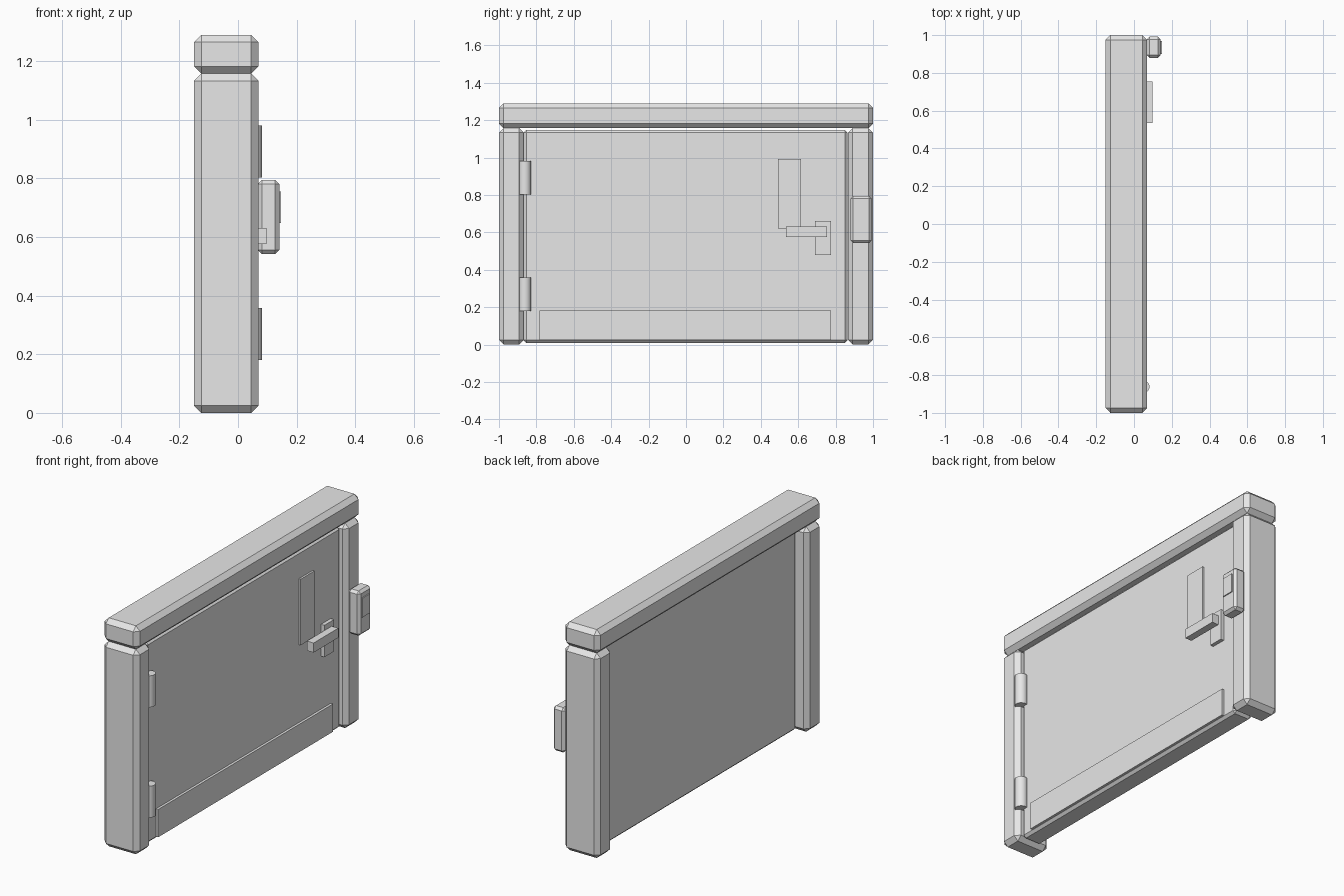
import bpy, bmesh
from mathutils import Matrix

if "Cube" in bpy.data.objects:
    bpy.data.objects.remove(bpy.data.objects["Cube"])

grey = bpy.data.materials.new("light_grey")
grey.diffuse_color = (0.8, 0.8, 0.8, 1)
grey.use_nodes = True
grey.node_tree.nodes["Principled BSDF"].inputs["Base Color"].default_value = grey.diffuse_color


def finish(name, bm):
    mesh = bpy.data.meshes.new(name)
    bm.to_mesh(mesh)
    bm.free()
    mesh.materials.append(grey)
    obj = bpy.data.objects.new(name, mesh)
    bpy.context.collection.objects.link(obj)
    return obj


def box(name, x, y, z, chamfer=0.0):
    """Box from (min, max) ranges, with optional flat chamfers."""
    bm = bmesh.new()
    size = [r[1] - r[0] for r in (x, y, z)]
    centre = [(r[0] + r[1]) / 2 for r in (x, y, z)]
    bmesh.ops.create_cube(bm, size=1, matrix=Matrix.Translation(centre) @ Matrix.Diagonal((*size, 1)))
    if chamfer:
        bmesh.ops.bevel(bm, geom=bm.edges[:], offset=chamfer, segments=1, affect='EDGES')
    return finish(name, bm)


def cylinder(name, x, y, z, radius):
    """Upright smooth cylinder spanning the z range."""
    bm = bmesh.new()
    bmesh.ops.create_cone(bm, cap_ends=True, segments=24, radius1=radius, radius2=radius,
                          depth=z[1] - z[0], matrix=Matrix.Translation((x, y, sum(z) / 2)))
    for f in bm.faces:
        f.smooth = abs(f.normal.z) < 0.5
    for e in bm.edges:
        e.smooth = all(f.smooth for f in e.link_faces)
    return finish(name, bm)


# Frame: two posts and a lintel
FRAME_X = (-0.15, 0.07)
box("hinge_post", FRAME_X, (-1.0, -0.868), (0, 1.158), 0.025)
box("latch_post", FRAME_X, (0.866, 1.0), (0, 1.158), 0.025)
box("lintel", FRAME_X, (-1.0, 1.0), (1.157, 1.29), 0.025)

# Door slab, set back from both frame faces
SLAB_FRONT = 0.036
box("door_slab", (-0.084, SLAB_FRONT), (-0.868, 0.863), (0.009, 1.148), 0.014)

# Plates on the slab
box("kick_plate", (SLAB_FRONT - 0.005, 0.05), (-0.783, 0.776), (0.024, 0.181))
box("vision_panel", (SLAB_FRONT - 0.005, 0.047), (0.492, 0.615), (0.62, 0.993))
box("handle_plate", (SLAB_FRONT - 0.005, 0.057), (0.69, 0.775), (0.48, 0.66))

# Lever handle
box("lever_handle", (0.056, 0.098), (0.535, 0.755), (0.576, 0.63))

# Hinge barrels
for name, z in (("lower_hinge", (0.18, 0.358)), ("upper_hinge", (0.803, 0.981))):
    cylinder(name, 0.048, -0.862, z, 0.034)

# Access reader on the latch post
box("reader_body", (0.068, 0.141), (0.88, 0.992), (0.542, 0.795), 0.014)
box("reader_screen", (0.139, 0.147), (0.9, 0.97), (0.648, 0.756))
